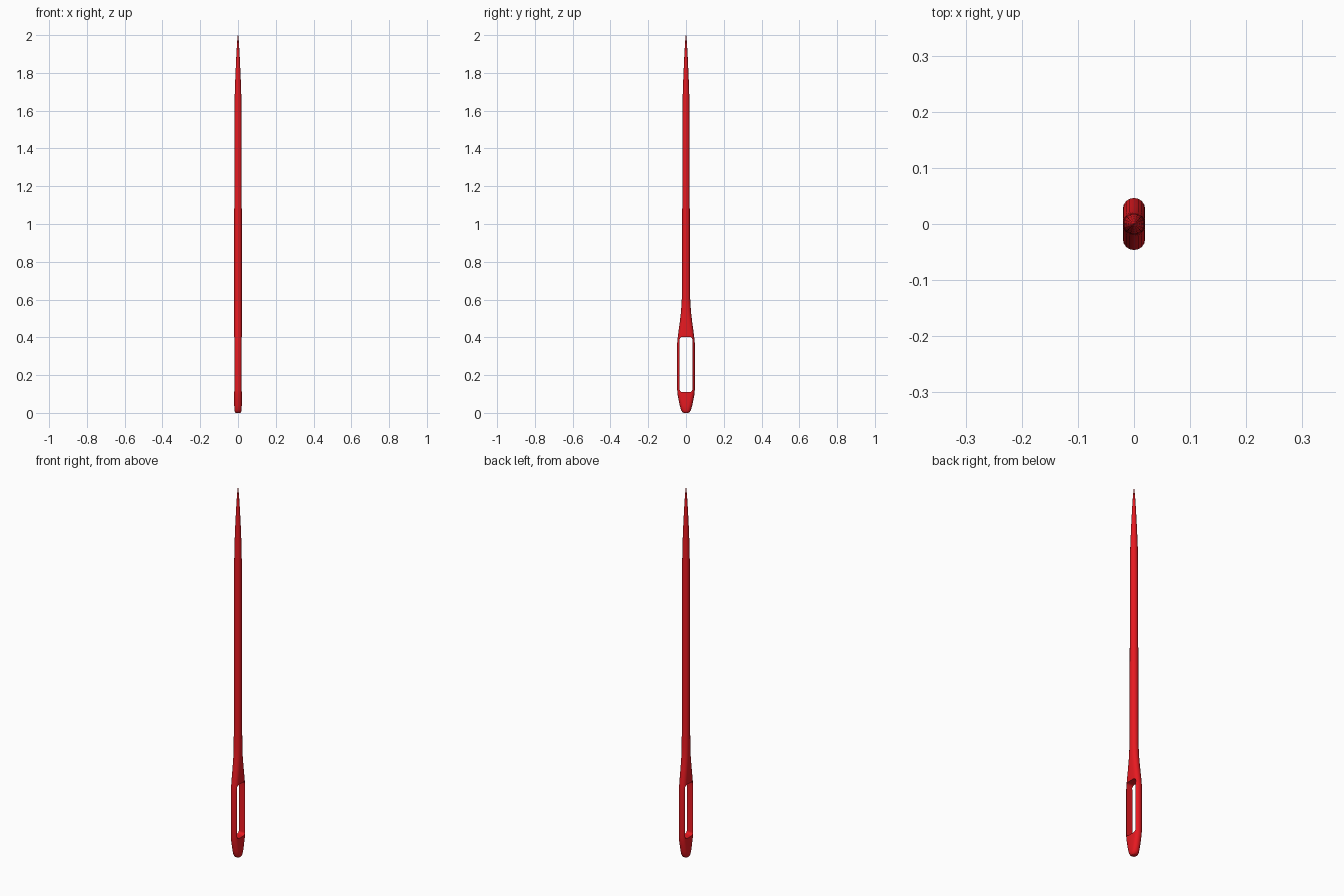
import bpy, bmesh, math

if "Cube" in bpy.data.objects:
    bpy.data.objects.remove(bpy.data.objects["Cube"])

# profile stations: height, half width in x, half width in y
PROFILE = [
    (0.0, 0.012, 0.012), (0.004, 0.0165, 0.019), (0.015, 0.019, 0.026),
    (0.04, 0.02, 0.033), (0.07, 0.02, 0.039), (0.10, 0.02, 0.045),
    (0.12, 0.02, 0.0465), (0.37, 0.02, 0.0465), (0.41, 0.02, 0.0425),
    (0.48, 0.02, 0.033), (0.54, 0.02, 0.026), (0.60, 0.02, 0.0225),
    (0.75, 0.02, 0.021), (1.0, 0.02, 0.02), (1.55, 0.019, 0.019),
    (1.68, 0.0175, 0.0175), (1.78, 0.014, 0.014), (1.88, 0.0095, 0.0095),
    (1.96, 0.005, 0.005), (2.0, 0.001, 0.001)]
HALF = 9


def ring(bm, z, hx, hy):
    """Stadium section: two half circles pushed apart along y."""
    verts = []
    for side in (1, -1):
        for i in range(HALF):
            a = math.pi * i / (HALF - 1)
            # tiny offset keeps the two half circles separate on round sections
            y = max(hy - hx, hx * 0.1) + hx * math.sin(a) * min(1, hy / hx - 0.1 if hy - hx < hx * 0.1 else 1)
            verts.append(bm.verts.new((side * hx * math.cos(a), side * y, z)))
    return verts


def make_object(name, bm):
    bmesh.ops.recalc_face_normals(bm, faces=bm.faces)
    mesh = bpy.data.meshes.new(name)
    bm.to_mesh(mesh)
    bm.free()
    obj = bpy.data.objects.new(name, mesh)
    bpy.context.collection.objects.link(obj)
    return obj


# needle body, lofted along z
bm = bmesh.new()
rings = [ring(bm, *p) for p in PROFILE]
for lo, hi in zip(rings, rings[1:]):
    n = len(lo)
    for i in range(n):
        j = (i + 1) % n
        bm.faces.new((lo[i], lo[j], hi[j], hi[i]))
bm.faces.new(rings[0])
bm.faces.new(rings[-1])
needle = make_object("needle", bm)

# eye cutter: long box with rounded corners seen along x
bm = bmesh.new()
bmesh.ops.create_cube(bm, size=1)
for v in bm.verts:
    v.co = (v.co.x * 0.2, v.co.y * 0.068, 0.256 + v.co.z * 0.292)
long_edges = [e for e in bm.edges if abs(e.verts[0].co.x - e.verts[1].co.x) > 0.1]
bmesh.ops.bevel(bm, geom=long_edges, offset=0.015, segments=4, profile=0.5, affect='EDGES')
cutter = make_object("eye_cutter", bm)
cutter.hide_render = True

# cut the eye
cut = needle.modifiers.new("eye", 'BOOLEAN')
cut.operation = 'DIFFERENCE'
cut.solver = 'EXACT'
cut.object = cutter
bpy.context.view_layer.objects.active = needle
needle.select_set(True)
bpy.ops.object.modifier_apply(modifier=cut.name)
bpy.data.objects.remove(cutter)

# red finish and smooth sides
mat = bpy.data.materials.new("red")
mat.diffuse_color = (0.8, 0.01, 0.015, 1)
mat.use_nodes = True
mat.node_tree.nodes["Principled BSDF"].inputs["Base Color"].default_value = mat.diffuse_color
needle.data.materials.clear()
needle.data.materials.append(mat)
bpy.ops.object.shade_smooth_by_angle(angle=math.radians(35))
